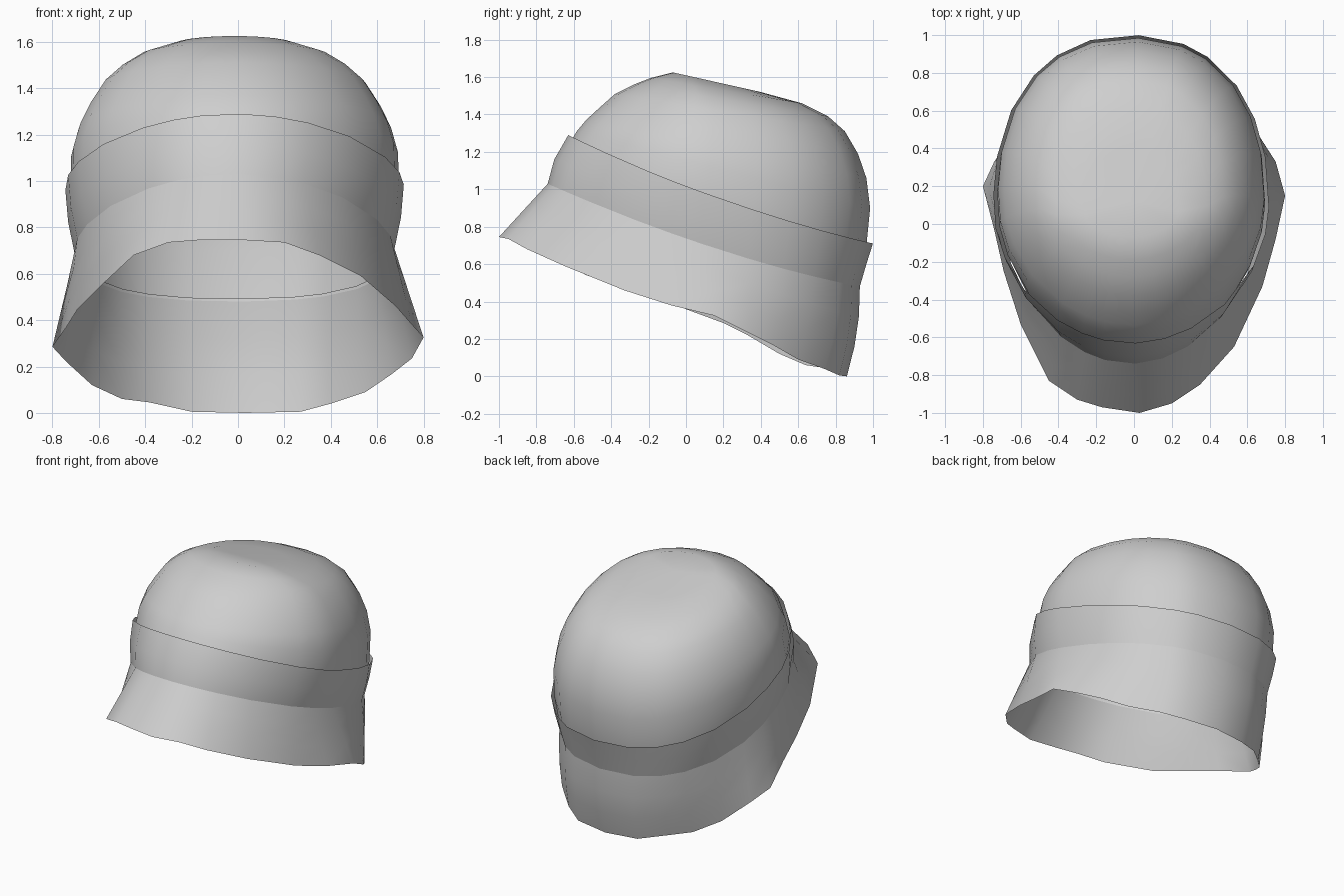
import bpy, bmesh, math
from mathutils import Vector

felt = bpy.data.materials.new("grey felt")
felt.diffuse_color = (0.62, 0.62, 0.62, 1)

# wavy lower edge of the brim, from the front round to the right
HEM = [Vector(p) for p in (
    (0.03, -1.0, 0.745), (0.20, -0.95, 0.735), (0.35, -0.85, 0.68), (0.53, -0.65, 0.59),
    (0.68, -0.33, 0.46), (0.75, -0.08, 0.38), (0.80, 0.15, 0.325), (0.75, 0.33, 0.235),
    (0.66, 0.47, 0.165), (0.55, 0.60, 0.09), (0.40, 0.74, 0.04), (0.27, 0.82, 0.005),
    (0.03, 0.86, 0.0), (-0.20, 0.83, 0.005), (-0.38, 0.74, 0.045), (-0.50, 0.64, 0.06),
    (-0.63, 0.50, 0.12), (-0.74, 0.33, 0.22), (-0.80, 0.20, 0.285), (-0.74, -0.03, 0.37),
    (-0.69, -0.25, 0.45), (-0.60, -0.53, 0.54), (-0.45, -0.83, 0.68), (-0.30, -0.93, 0.735),
    (-0.17, -0.97, 0.745))]
SEG = len(HEM)
# every ring uses the directions of the hem points
ANGLES = [math.atan2((p.y - 0.17) / (0.69 if p.y > 0.17 else 1.17), p.x / 0.8) for p in HEM]


def ring(yf, zf, yb, zb, w, yc, sag, dx=-0.015):
    """Tilted oval: rounder at the front, fuller at the back."""
    pts = []
    for a in ANGLES:
        c, s = math.cos(a), math.sin(a)
        p = 2 / 2.25 if s > 0 else 2 / 1.93
        x = w * math.copysign(abs(c) ** p, c) + dx
        reach = (yb - yc) if s > 0 else (yc - yf)
        y = yc + reach * math.copysign(abs(s) ** p, s)
        t = (y - yf) / (yb - yf)
        pts.append(Vector((x, y, zf + (zb - zf) * t - sag * c * c)))
    return pts


def loft(name, rings, top=None, crease=None):
    bm = bmesh.new()
    rows = [[bm.verts.new(p) for p in r] for r in rings]
    for lo, hi in zip(rows, rows[1:]):
        for i in range(SEG):
            j = (i + 1) % SEG
            bm.faces.new((lo[i], lo[j], hi[j], hi[i]))
    if top:
        tip = bm.verts.new(top)
        for i in range(SEG):
            bm.faces.new((rows[-1][i], rows[-1][(i + 1) % SEG], tip))
    for f in bm.faces:
        f.smooth = True
    # fold line between band and brim
    if crease is not None:
        row = rows[crease]
        for i in range(SEG):
            bm.edges.get((row[i], row[(i + 1) % SEG])).smooth = False
    mesh = bpy.data.meshes.new(name)
    bm.to_mesh(mesh)
    bm.free()
    mesh.materials.append(felt)
    obj = bpy.data.objects.new(name, mesh)
    bpy.context.collection.objects.link(obj)
    return obj


# each ring: front y, front z, back y, back z, half width, widest y, side sag
# domed crown, tucked inside the band
loft("crown", [ring(*r) for r in (
    (-0.735, 1.04, 0.925, 0.49, 0.683, 0.10, 0.05),
    (-0.65, 1.20, 0.965, 0.70, 0.71, 0.12, 0.03),
    (-0.585, 1.31, 0.985, 0.90, 0.705, 0.14, 0.0),
    (-0.535, 1.37, 0.965, 1.06, 0.675, 0.15, 0.0),
    (-0.47, 1.43, 0.92, 1.19, 0.63, 0.16, 0.0),
    (-0.38, 1.51, 0.85, 1.31, 0.565, 0.16, 0.0),
    (-0.28, 1.56, 0.76, 1.39, 0.49, 0.15, 0.0),
    (-0.19, 1.595, 0.62, 1.46, 0.40, 0.10, 0.0),
    (-0.07, 1.625, 0.40, 1.52, 0.25, 0.07, 0.0),
)], top=(-0.01, 0.12, 1.575))

# turned-up band and flared brim in one open sheet
fold = ring(-0.74, 1.03, 0.93, 0.48, 0.69, 0.10, 0.05)
flare = []
for t in (1 / 3, 2 / 3):
    row = [h.lerp(f, t) for h, f in zip(HEM, fold)]
    for p in row:
        p.y += 0.02 * max(0, p.y)
    flare.append(row)
loft("band_and_brim", [
    HEM, *flare, fold,
    ring(-0.705, 1.16, 0.965, 0.60, 0.718, 0.10, 0.05),
    ring(-0.63, 1.29, 1.00, 0.71, 0.73, 0.10, 0.05),
], crease=3)
